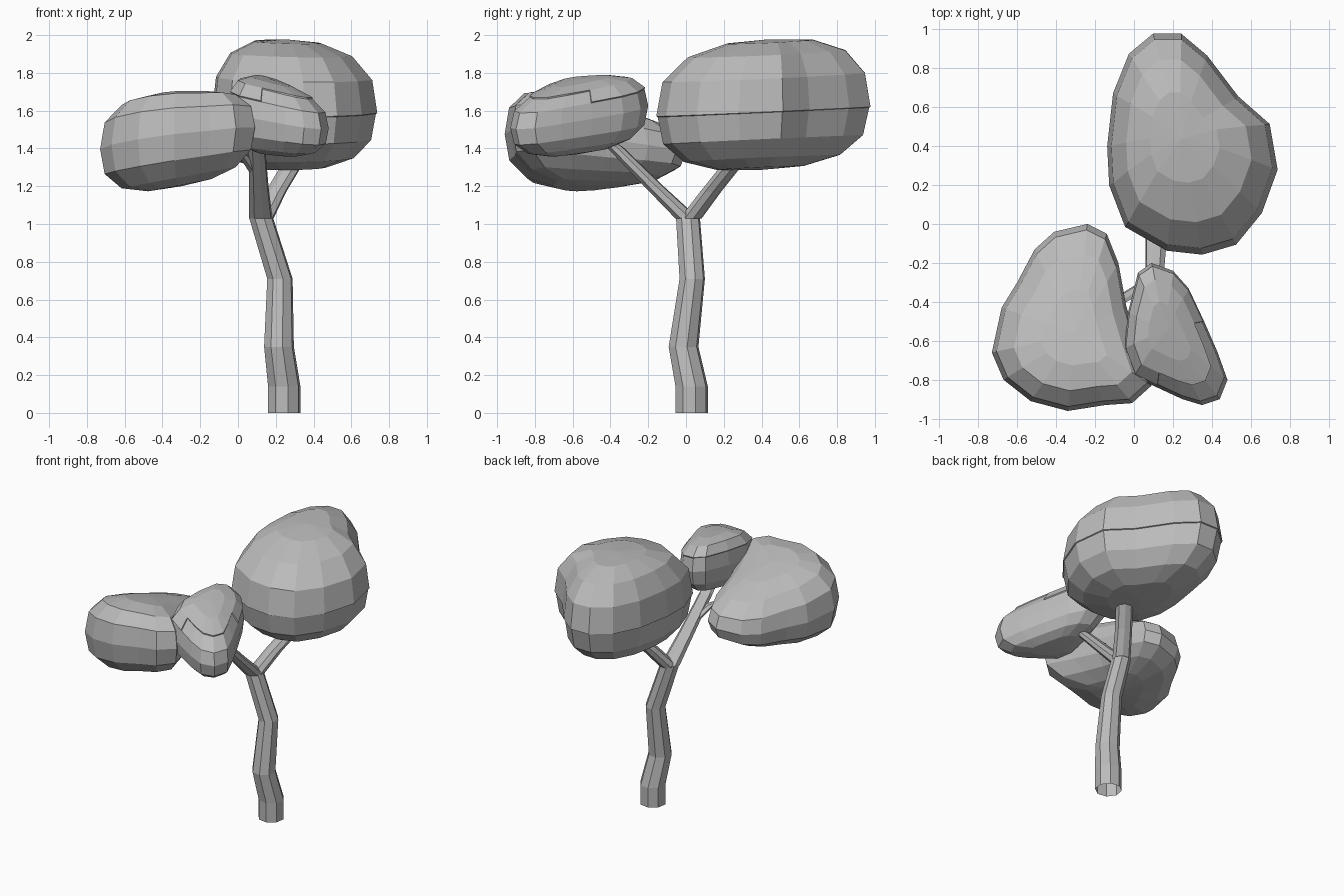
import bpy
import bmesh
from math import sin, cos, radians, tau, copysign
from mathutils import Vector

cube = bpy.data.objects.get("Cube")
if cube:
    bpy.data.objects.remove(cube, do_unlink=True)

grey = bpy.data.materials.new("plain_grey")
grey.use_nodes = True
colour = (0.5, 0.5, 0.5, 1)
grey.diffuse_color = colour
grey.node_tree.nodes["Principled BSDF"].inputs["Base Color"].default_value = colour


def finish(name, bm):
    """Turn a bmesh into a flat shaded grey object."""
    bmesh.ops.recalc_face_normals(bm, faces=bm.faces)
    mesh = bpy.data.meshes.new(name)
    bm.to_mesh(mesh)
    bm.free()
    mesh.materials.append(grey)
    obj = bpy.data.objects.new(name, mesh)
    bpy.context.collection.objects.link(obj)
    return obj


def bridge(bm, rings):
    """Join neighbouring vertex loops with quads."""
    for low, high in zip(rings, rings[1:]):
        for i in range(len(low)):
            j = (i + 1) % len(low)
            bm.faces.new((low[i], low[j], high[j], high[i]))


def limb(name, path, sides=8):
    """Open tapered tube with level rings; path items are (x, y, z, radius)."""
    bm = bmesh.new()
    rings = []
    for x, y, z, r in path:
        angles = [tau * (i + 0.3) / sides for i in range(sides)]
        rings.append([bm.verts.new((x + r * cos(a), y + r * sin(a), z)) for a in angles])
    bridge(bm, rings)
    return finish(name, bm)


def rounded(v):
    return copysign(abs(v) ** 0.76, v)


def crown(name, outline, centre, heights, tilt_low, tilt_high, top_shift, ledge=None):
    """Boulder shaped foliage: a plan outline swept through a rounded profile."""
    bm = bmesh.new()
    centre = Vector(centre)
    low, mid, high = heights
    tilt_low, tilt_high, top_shift = map(Vector, (tilt_low, tilt_high, top_shift))
    rings = []
    for degrees in (-72, -48, -22, 0, 22, 48, 72):
        t = radians(degrees)
        rise, scale = rounded(sin(t)), rounded(cos(t))
        z = mid + rise * ((high - mid) if rise > 0 else (mid - low))
        tilt = tilt_low.lerp(tilt_high, (rise + 1) / 2)
        shift = top_shift * max(rise, 0) ** 4
        ring = []
        for point in outline:
            offset = (Vector(point) - centre) * scale
            p = centre + offset + shift
            ring.append(bm.verts.new((p.x, p.y, z + tilt.dot(offset))))
        rings.append(ring)
    bridge(bm, rings)
    # Close both poles with fans
    for ring, z, c in ((rings[0], low, centre), (rings[-1], high, centre + top_shift)):
        pole = bm.verts.new((c.x, c.y, z))
        for i in range(len(ring)):
            bm.faces.new((ring[i], ring[(i + 1) % len(ring)], pole))
    # Slightly raised upper shell with a stepped edge
    if ledge:
        bmesh.ops.recalc_face_normals(bm, faces=bm.faces)
        shell = [f for f in bm.faces if f.calc_center_median().z > ledge]
        bmesh.ops.inset_region(bm, faces=shell, thickness=0.002, depth=0.008)
    return finish(name, bm)


# Trunk and its limbs
limb("trunk", [(0.245, 0.03, 0, 0.088), (0.245, 0.03, 0.14, 0.088),
               (0.217, -0.013, 0.35, 0.081), (0.222, 0.033, 0.71, 0.069),
               (0.12, 0.01, 1.04, 0.065)])
limb("front_branch", [(0.12, 0.005, 1.03, 0.064), (0.11, -0.17, 1.2, 0.053),
                      (0.1, -0.38, 1.41, 0.045), (0.12, -0.5, 1.48, 0.04)])
limb("back_branch", [(0.13, 0.025, 1.03, 0.06), (0.2, 0.13, 1.17, 0.057),
                     (0.29, 0.25, 1.32, 0.057), (0.32, 0.3, 1.4, 0.05)])
limb("side_twig", [(0.1, -0.24, 1.26, 0.032), (0.03, -0.33, 1.36, 0.028),
                   (-0.12, -0.42, 1.42, 0.025)], sides=6)

# Large crown at the back
crown("back_crown",
      [(0.1, 0.97), (0.24, 0.97), (0.37, 0.86), (0.53, 0.65), (0.69, 0.51),
       (0.73, 0.28), (0.65, 0.06), (0.52, -0.1), (0.35, -0.15), (0.17, -0.13),
       (-0.04, -0.01), (-0.12, 0.2), (-0.13, 0.4), (-0.1, 0.67), (-0.02, 0.87)],
      (0.28, 0.38), (1.285, 1.59, 1.97), (0.02, 0.05), (-0.03, 0.04), (-0.03, 0.06),
      ledge=1.64)

# Wide crown at the front right, its top sloping down to the back
crown("right_crown",
      [(-0.24, 0), (-0.14, -0.05), (-0.08, -0.2), (-0.04, -0.42), (0.02, -0.62),
       (0.09, -0.83), (-0.01, -0.92), (-0.15, -0.93), (-0.34, -0.96), (-0.53, -0.91),
       (-0.67, -0.8), (-0.73, -0.66), (-0.68, -0.43), (-0.6, -0.3), (-0.51, -0.13),
       (-0.41, -0.04)],
      (-0.3, -0.52), (1.2, 1.43, 1.67), (0.2, 0.02), (0.03, -0.25), (0, -0.03))

# Small crown at the front left
crown("left_crown",
      [(0.09, -0.2), (0.2, -0.24), (0.28, -0.33), (0.36, -0.5), (0.43, -0.66),
       (0.48, -0.8), (0.44, -0.9), (0.35, -0.93), (0.25, -0.9), (0.12, -0.84),
       (0, -0.78), (-0.05, -0.64), (-0.03, -0.45), (0.02, -0.25)],
      (0.2, -0.57), (1.37, 1.57, 1.76), (-0.05, 0.12), (-0.22, 0.1), (-0.03, 0.02),
      ledge=1.68)
